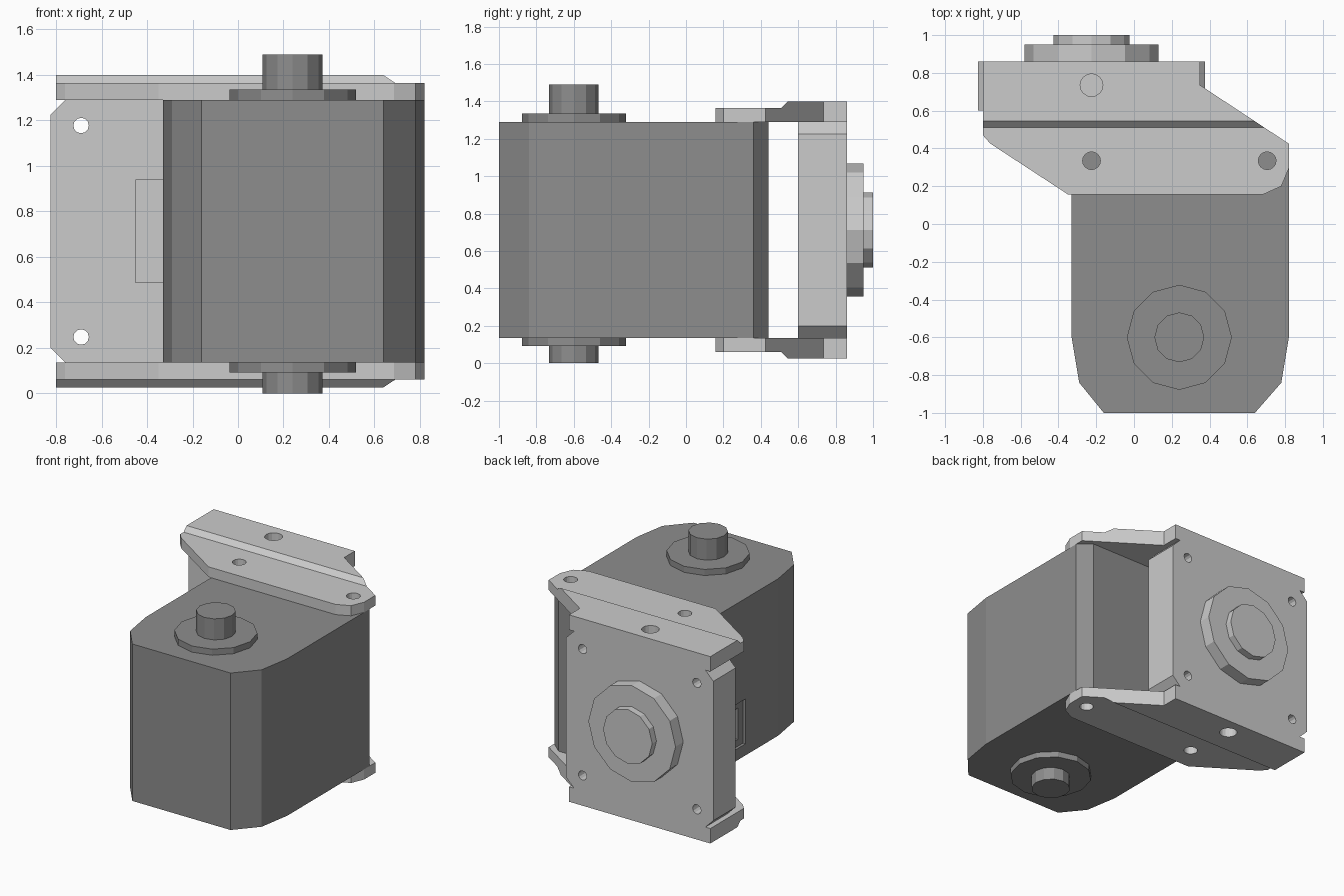
import bpy, bmesh
from math import sin, cos, tau

if "Cube" in bpy.data.objects:
    bpy.data.objects.remove(bpy.data.objects["Cube"])

MID = 0.7125      # mirror height of body and brackets
HUB_X = -0.225    # axis of rear hub

dark = bpy.data.materials.new("dark_grey")
dark.diffuse_color = (0.27, 0.27, 0.27, 1)
dark.use_nodes = True
dark.node_tree.nodes["Principled BSDF"].inputs["Base Color"].default_value = dark.diffuse_color


def prism(name, pts, axis, lo, hi, mat=None):
    """Extrude a 2D profile along an axis (profile uses the other two axes in order)."""
    def place(p, d):
        c = list(p)
        c.insert("xyz".index(axis), d)
        return c
    bm = bmesh.new()
    face = bm.faces.new([bm.verts.new(place(p, lo)) for p in pts])
    new = bmesh.ops.extrude_face_region(bm, geom=[face])["geom"]
    for v in new:
        if isinstance(v, bmesh.types.BMVert):
            v.co["xyz".index(axis)] = hi
    bmesh.ops.recalc_face_normals(bm, faces=bm.faces)
    me = bpy.data.meshes.new(name)
    bm.to_mesh(me)
    bm.free()
    if mat:
        me.materials.append(mat)
    ob = bpy.data.objects.new(name, me)
    bpy.context.collection.objects.link(ob)
    return ob


def ring(a, b, r, n=12):
    return [(a + r * cos(tau * i / n), b + r * sin(tau * i / n)) for i in range(n)]


def rect(a0, a1, b0, b1):
    return [(a0, b0), (a1, b0), (a1, b1), (a0, b1)]


def cut(ob, cutters):
    """Subtract the cutters, bake the result and delete them."""
    for c in cutters:
        m = ob.modifiers.new("cut", 'BOOLEAN')
        m.operation, m.solver, m.object = 'DIFFERENCE', 'EXACT', c
    dg = bpy.context.evaluated_depsgraph_get()
    me = bpy.data.meshes.new_from_object(ob.evaluated_get(dg))
    ob.modifiers.clear()
    ob.data = me
    for c in cutters:
        bpy.data.objects.remove(c)


# Motor body with bevelled corners
body = prism("motor_body", [
    (-0.16, -1), (0.64, -1), (0.78, -0.84), (0.82, -0.6), (0.82, 0.36), (0.73, 0.44),
    (-0.24, 0.44), (-0.33, 0.36), (-0.33, -0.6), (-0.29, -0.84)], 'z', 0.135, 1.29, dark)

# Stepped cable socket in the left side
cut(body, [prism("c", rect(-0.22, 0.2, 0.22, 0.55), 'x', -0.5, -0.31),
           prism("c", rect(-0.16, 0.14, 0.27, 0.50), 'x', -0.5, -0.22)])

# Output shafts with collars, top and bottom
for side, (a, b, c) in {"top": (1.29, 1.335, 1.49), "bottom": (0.135, 0.092, 0)}.items():
    prism(side + "_collar", ring(0.24, -0.6, 0.278), 'z', a, b, dark)
    prism(side + "_shaft", ring(0.24, -0.6, 0.132), 'z', b, c, dark)

# Top bracket: outline, thinner front half with sloped step, bolt holes
bracket = prism("top_bracket", [
    (-0.8, 0.86), (-0.8, 0.47), (-0.76, 0.425), (-0.35, 0.157), (0.685, 0.157), (0.78, 0.2),
    (0.82, 0.295), (0.82, 0.425), (0.35, 0.735), (0.35, 0.86)], 'z', 1.29, 1.40)
step = [(0.0, 1.365), (0.51, 1.365), (0.545, 1.40), (0.595, 1.45), (0.0, 1.45)]
cut(bracket, [prism("c", step, 'x', -1, 1)] +
    [prism("c", ring(x, y, r, 16), 'z', 1.2, 1.5)
     for x, y, r in ((HUB_X, 0.735, 0.06), (HUB_X, 0.335, 0.047), (0.705, 0.335, 0.047))])

# Bottom bracket is the mirrored copy
lower = bracket.copy()
lower.data = bracket.data.copy()
lower.name = "bottom_bracket"
bpy.context.collection.objects.link(lower)
for v in lower.data.vertices:
    v.co.z = 2 * MID - v.co.z
lower.data.flip_normals()

# Rear mounting plate: clipped corners, four screw holes, square pocket in front
w, h, k = 0.6, 0.5775, 0.065
corners = [(w, h - k), (w - k, h), (k - w, h), (-w, h - k),
           (-w, k - h), (k - w, -h), (w - k, -h), (w, k - h)]
plate = prism("rear_plate", [(HUB_X + a, MID + b) for a, b in corners], 'y', 0.6, 0.86)
cut(plate, [prism("c", ring(HUB_X + sx * 0.465, MID + sz * 0.465, 0.034), 'y', 0.5, 1)
            for sx in (-1, 1) for sz in (-1, 1)] +
    [prism("c", rect(HUB_X - 0.225, HUB_X + 0.225, MID - 0.225, MID + 0.225), 'y', 0.5, 0.68)])

# Rear hub discs
prism("hub_flange", ring(HUB_X, MID, 0.355), 'y', 0.86, 0.95)
prism("hub_cap", ring(HUB_X, MID, 0.2), 'y', 0.95, 1.0)
